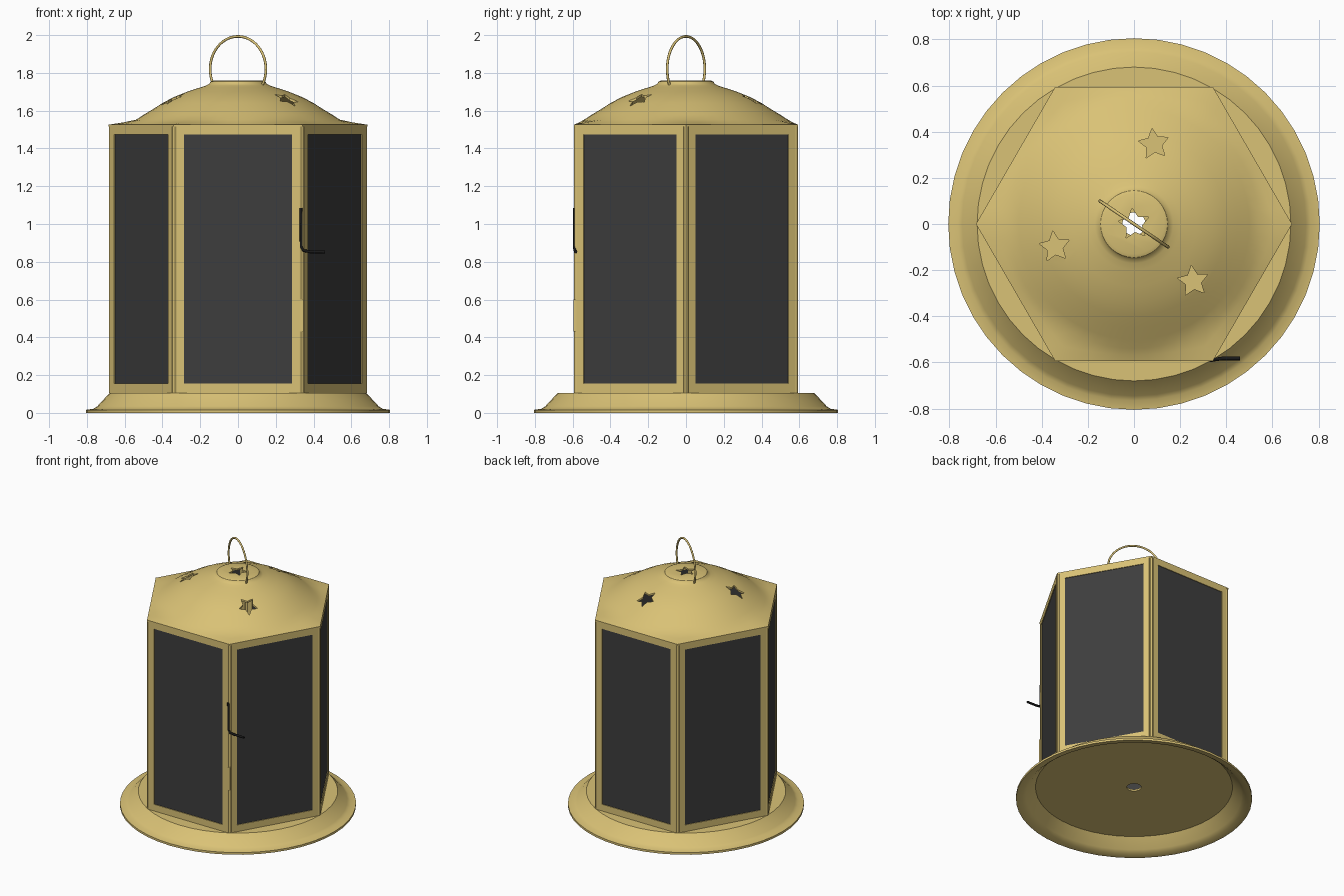
import bpy, bmesh
from math import sin, cos, pi, radians
from mathutils import Matrix, Vector

cube = bpy.data.objects.get("Cube")
if cube:
    bpy.data.objects.remove(cube, do_unlink=True)


def material(name, rgb):
    m = bpy.data.materials.new(name)
    m.use_nodes = True
    m.diffuse_color = (*rgb, 1)
    m.node_tree.nodes["Principled BSDF"].inputs["Base Color"].default_value = (*rgb, 1)
    return m


brass = material("brass", (0.70, 0.54, 0.18))
pane_grey = material("dark_glass", (0.047, 0.047, 0.047))
black = material("black_iron", (0.01, 0.01, 0.01))

APOTHEM, CORNER = 0.593, 0.685
FLOOR, EAVE = 0.105, 1.525


def finish(name, bm, mat, smooth=False):
    bmesh.ops.recalc_face_normals(bm, faces=bm.faces)
    mesh = bpy.data.meshes.new(name)
    bm.to_mesh(mesh)
    bm.free()
    ob = bpy.data.objects.new(name, mesh)
    bpy.context.collection.objects.link(ob)
    mesh.materials.append(mat)
    if smooth:
        activate(ob)
        bpy.ops.object.shade_smooth_by_angle(angle=radians(30))
    return ob


def activate(ob):
    bpy.ops.object.select_all(action="DESELECT")
    ob.select_set(True)
    bpy.context.view_layer.objects.active = ob


def box(bm, x0, x1, y0, y1, z0, z1):
    place = Matrix.Translation(((x0 + x1) / 2, (y0 + y1) / 2, (z0 + z1) / 2))
    bmesh.ops.create_cube(bm, size=1, matrix=place @ Matrix.Diagonal((x1 - x0, y1 - y0, z1 - z0, 1)))


def bridge(bm, a, b):
    n = len(a)
    for i in range(n):
        bm.faces.new((a[i], a[(i + 1) % n], b[(i + 1) % n], b[i]))


def ring(bm, radius, z, n):
    return [bm.verts.new((radius(2 * pi * i / n) * cos(2 * pi * i / n),
                          radius(2 * pi * i / n) * sin(2 * pi * i / n), z)) for i in range(n)]


def tube(name, points, radius, mat):
    curve = bpy.data.curves.new(name, "CURVE")
    curve.dimensions = "3D"
    curve.bevel_depth = radius
    curve.bevel_resolution = 2
    curve.use_fill_caps = True
    line = curve.splines.new("POLY")
    line.points.add(len(points) - 1)
    for p, co in zip(line.points, points):
        p.co = (*co, 1)
    ob = bpy.data.objects.new(name, curve)
    bpy.context.collection.objects.link(ob)
    curve.materials.append(mat)
    activate(ob)
    bpy.ops.object.convert(target="MESH")
    bpy.ops.object.shade_smooth_by_angle(angle=radians(50))


# Flared, hollow base dish with a small centre hole
bm = bmesh.new()
profile = [(0.05, FLOOR), (0.68, FLOOR), (0.745, 0.035), (0.765, 0.022), (0.805, 0.016),
           (0.805, 0), (0.76, 0.006), (0.735, 0.025), (0.672, 0.092), (0.05, 0.092)]
rings = [ring(bm, lambda t, r=r: r, z, 48) for r, z in profile]
for a, b in zip(rings, rings[1:] + rings[:1]):
    bridge(bm, a, b)
finish("base", bm, brass, True)


# Six framed panes and corner posts
for k in range(6):
    turn = Matrix.Rotation(k * pi / 3, 3, "Z")
    w, g = 0.326, 0.285
    bm = bmesh.new()
    for s in (-1, 1):
        x0, x1 = sorted((s * g, s * w))
        box(bm, x0, x1, -APOTHEM, -APOTHEM + 0.018, FLOOR, EAVE)
    for z0, z1 in ((FLOOR, FLOOR + 0.05), (EAVE - 0.05, EAVE)):
        box(bm, -g, g, -APOTHEM, -APOTHEM + 0.018, z0, z1)
    bm.transform(turn.to_4x4())
    finish(f"panel_frame_{k + 1}", bm, brass)

    bm = bmesh.new()
    box(bm, -g, g, -APOTHEM + 0.005, -APOTHEM + 0.012, FLOOR + 0.05, EAVE - 0.05)
    bm.transform(turn.to_4x4())
    finish(f"pane_{k + 1}", bm, pane_grey)

    bm = bmesh.new()
    spot = turn @ Vector((CORNER - 0.016, 0, (FLOOR + EAVE) / 2))
    bmesh.ops.create_cone(bm, cap_ends=True, segments=12, radius1=0.013, radius2=0.013,
                          depth=EAVE - FLOOR, matrix=Matrix.Translation(spot))
    finish(f"corner_post_{k + 1}", bm, brass, True)


# Domed roof flowing from a hexagonal eave into a round cap
def hexagon(t):
    return APOTHEM / cos(t % (pi / 3) - pi / 6)


bm = bmesh.new()
dome = [(0.54, 1.552), (0.50, 1.578), (0.45, 1.608), (0.40, 1.64), (0.34, 1.672), (0.27, 1.70),
        (0.20, 1.723), (0.17, 1.733), (0.152, 1.742), (0.145, 1.754), (0.13, 1.76)]
rings = [ring(bm, hexagon, 1.515, 60), ring(bm, hexagon, 1.526, 60)]
rings.append(ring(bm, lambda t: (hexagon(t) + 0.54) / 2, 1.537, 60))
rings += [ring(bm, lambda t, r=r: r, z, 60) for r, z in dome]
for a, b in zip(rings, rings[1:]):
    bridge(bm, a, b)
bm.faces.new(rings[-1])
roof = finish("roof", bm, brass)
shell = roof.modifiers.new("shell", "SOLIDIFY")
shell.thickness = 0.012
shell.offset = -1


# Star shaped openings: three around the dome, one in the cap
def star(x, y, outer):
    bm = bmesh.new()
    loops = []
    for z in (1.57, 1.85):
        loop = []
        for i in range(10):
            r = outer if i % 2 == 0 else outer * 0.5
            a = radians(97) + i * pi / 5
            loop.append(bm.verts.new((x + r * cos(a), y + r * sin(a), z)))
        bm.faces.new(loop)
        loops.append(loop)
    bridge(bm, *loops)
    cutter = finish("star_cutter", bm, brass)
    cutter.hide_render = True
    return cutter


cutters = [star(0.357 * cos(radians(a)), 0.357 * sin(radians(a)), 0.069) for a in (76, 196, 316)]
cutters.append(star(0, 0, 0.07))
for c in cutters:
    cut = roof.modifiers.new("star_hole", "BOOLEAN")
    cut.operation = "DIFFERENCE"
    cut.solver = "EXACT"
    cut.object = c
activate(roof)
for m in list(roof.modifiers):
    bpy.ops.object.modifier_apply(modifier=m.name)
for c in cutters:
    bpy.data.objects.remove(c, do_unlink=True)
bpy.ops.object.shade_smooth_by_angle(angle=radians(35))

# Carrying loop
lean = radians(-34)
path = []
for i in range(37):
    a = radians(-28 + i * 236 / 36)
    r = 0.178 * cos(a)
    path.append((r * cos(lean), r * sin(lean), 1.82 + 0.173 * sin(a)))
tube("carry_loop", path, 0.007, brass)

# Door latch with a bent lever, and its brass catch
tube("latch_lever", [(0.333, -0.59, 1.085), (0.335, -0.59, 0.88), (0.345, -0.588, 0.86),
                     (0.38, -0.583, 0.853), (0.46, -0.583, 0.852)], 0.008, black)
bm = bmesh.new()
box(bm, 0.326, 0.348, -APOTHEM - 0.002, -APOTHEM + 0.015, 0.43, 0.6)
finish("latch_catch", bm, brass)
